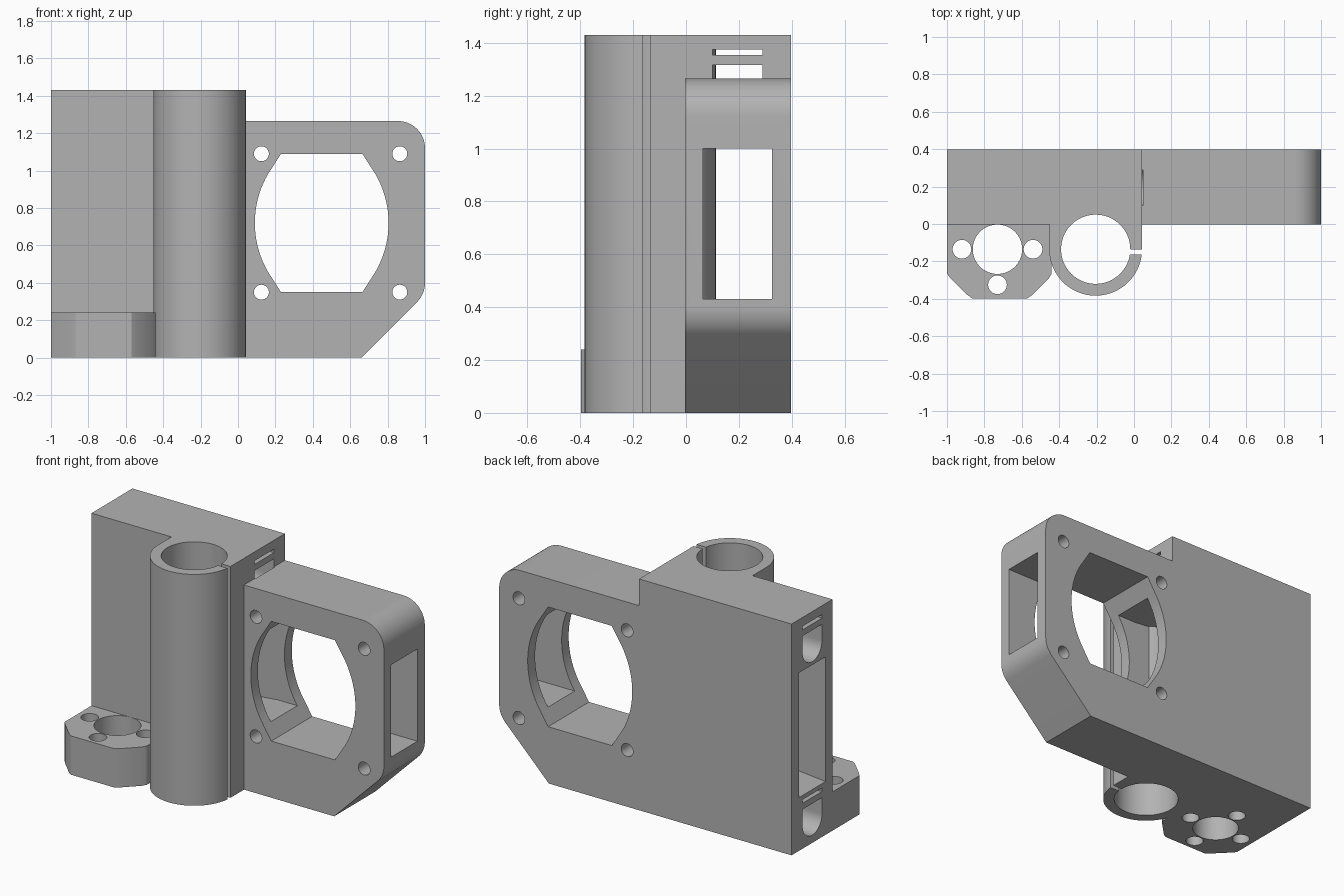
import bpy, bmesh
from math import sin, cos, radians

if "Cube" in bpy.data.objects:
    bpy.data.objects.remove(bpy.data.objects["Cube"], do_unlink=True)

FRONT, BACK, TOP, SIDE = -0.003, 0.397, 1.43, 0.043
ROD = (-0.205, -0.135)      # vertical rod centre
NUT = (-0.73, -0.135)       # lead nut centre

grey = bpy.data.materials.new("grey plastic")
grey.use_nodes = True
color = (0.45, 0.45, 0.45, 1)
grey.diffuse_color = color
grey.node_tree.nodes["Principled BSDF"].inputs["Base Color"].default_value = color


def arc(cx, cy, r, start, end, n=12):
    angles = [radians(start + (end - start) * i / n) for i in range(n + 1)]
    return [(cx + r * cos(a), cy + r * sin(a)) for a in angles]


def circle(cx, cy, r, n=64):
    return arc(cx, cy, r, 0, 360, n)[:-1]


def rect(u0, u1, v0, v1):
    return [(u0, v0), (u1, v0), (u1, v1), (u0, v1)]


def prism(name, outline, axis, lo, hi):
    """Extrude a 2D outline along an axis from lo to hi."""
    place = {"x": lambda u, v, w: (w, u, v),
             "y": lambda u, v, w: (u, w, v),
             "z": lambda u, v, w: (u, v, w)}[axis]
    bm = bmesh.new()
    bottom = [bm.verts.new(place(u, v, lo)) for u, v in outline]
    top = [bm.verts.new(place(u, v, hi)) for u, v in outline]
    bm.faces.new(bottom)
    bm.faces.new(top)
    for i in range(len(outline)):
        j = (i + 1) % len(outline)
        bm.faces.new((bottom[i], bottom[j], top[j], top[i]))
    bmesh.ops.recalc_face_normals(bm, faces=bm.faces)
    mesh = bpy.data.meshes.new(name)
    bm.to_mesh(mesh)
    bm.free()
    mesh.materials.append(grey)
    obj = bpy.data.objects.new(name, mesh)
    bpy.context.collection.objects.link(obj)
    return obj


def combine(target, other, operation):
    """Apply a boolean and discard the helper."""
    mod = target.modifiers.new("boolean", "BOOLEAN")
    mod.operation, mod.solver, mod.object = operation, "EXACT", other
    other.hide_render = True
    bpy.ops.object.select_all(action="DESELECT")
    bpy.context.view_layer.objects.active = target
    target.select_set(True)
    bpy.ops.object.modifier_apply(modifier=mod.name)
    bpy.data.objects.remove(other, do_unlink=True)


def add(other):
    combine(bracket, other, "UNION")


def cut(other):
    combine(bracket, other, "DIFFERENCE")


# Main block
bracket = prism("carriage_end_bracket", rect(-1, SIDE, 0, TOP), "x", 0, 1)
bpy.data.objects.remove(bracket, do_unlink=True)
bracket = prism("carriage_end_bracket", rect(-1, SIDE, 0, TOP), "y", FRONT, BACK)

# Motor mount with rounded and slanted outer corners
mount = ([(-0.1, 0), (0.66, 0)] + arc(0.855, 0.4, 0.145, -45, 0, 8)
         + arc(0.855, 1.12, 0.145, 0, 90, 16) + [(-0.1, 1.265)])
add(prism("motor_mount", mount, "y", FRONT, BACK))

# Motor opening: flat top and bottom, bowed sides
opening = ([(0.23, 0.35), (0.665, 0.35)] + arc(0.285, 0.72, 0.52, -30, 30, 20)
           + [(0.665, 1.09), (0.23, 1.09)] + arc(0.61, 0.72, 0.52, 150, 210, 20))
cut(prism("motor_opening", opening, "y", -0.2, 0.6))
for x in (0.125, 0.865):
    for z in (0.35, 1.09):
        cut(prism("motor_screw_hole", circle(x, z, 0.04, 32), "y", -0.2, 0.6))

# Belt passage, tapering from the outer end
belt = [(-1.1, 0.32), (SIDE, 0.43), (1.1, 0.43),
        (1.1, 1.0), (SIDE, 1.0), (-1.1, 1.11)]
cut(prism("belt_passage", belt, "y", 0.065, 0.325))

# Horizontal rod sockets with flat tops and relief slits
for z in (0.143, 1.215):
    socket = arc(0.195, z, 0.095, 180, 360, 24) + [(0.29, z + 0.1), (0.1, z + 0.1)]
    cut(prism("rod_socket", socket, "x", -1.1, SIDE + 0.004))
    cut(prism("relief_slit", rect(0.1, 0.29, z + 0.138, z + 0.16),
              "x", -1.1, SIDE + 0.004))

# Vertical bearing tube, joined to the block
add(prism("bearing_web", rect(-0.453, SIDE, ROD[1], 0.05), "z", 0, TOP))
add(prism("bearing_tube", circle(*ROD, 0.248, 96), "z", 0, TOP))
cut(prism("bearing_bore", circle(*ROD, 0.185, 80), "z", -0.1, 1.6))
cut(prism("bearing_slit", rect(-0.1, 0.1, -0.163, -0.135), "z", -0.1, 1.6))

# Lead nut foot with chamfered corners
foot = [(-1, 0.1), (-1, -0.265), (-0.985, -0.285), (-0.89, -0.38), (-0.865, -0.397),
        (-0.57, -0.397), (-0.545, -0.38), (-0.455, -0.29), (-0.44, -0.265), (-0.44, 0.1)]
add(prism("nut_foot", foot, "z", 0, 0.24))
# keep the bearing bore clear of the foot, then drill the nut pattern
cut(prism("nut_hole", circle(*NUT, 0.132), "z", -0.1, 0.241))
for dx, dy in ((-0.19, 0), (0.19, 0), (0, -0.19), (0, 0.19)):
    cut(prism("nut_screw_hole", circle(NUT[0] + dx, NUT[1] + dy, 0.05, 32),
              "z", -0.1, 0.241))

# Smooth the curved walls, keep the edges sharp
bpy.ops.object.select_all(action="DESELECT")
bracket.select_set(True)
bpy.context.view_layer.objects.active = bracket
bpy.ops.object.shade_smooth_by_angle(angle=radians(25))
